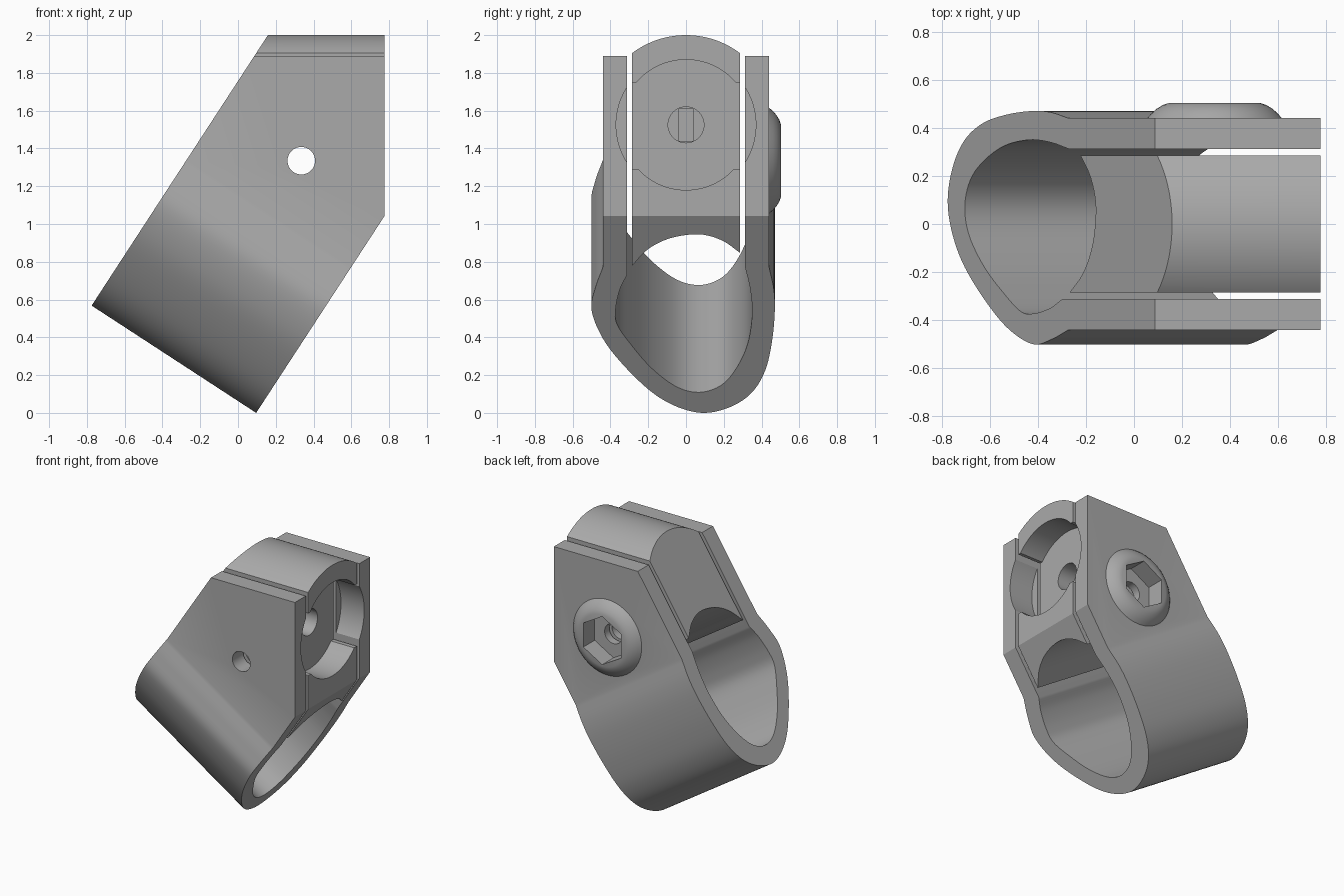
import bpy, bmesh, math
from mathutils import Vector

if "Cube" in bpy.data.objects:
    bpy.data.objects.remove(bpy.data.objects["Cube"], do_unlink=True)

grey = bpy.data.materials.new("plain_grey")
grey.use_nodes = True
grey.diffuse_color = (0.4, 0.4, 0.4, 1)
grey.node_tree.nodes["Principled BSDF"].inputs["Base Color"].default_value = (0.4, 0.4, 0.4, 1)

# Tilted clamp frame: bore axis runs down and forward along +x
TILT = math.radians(33.1)
BORE = Vector((math.cos(TILT), 0, -math.sin(TILT)))
RISE = Vector((math.sin(TILT), 0, math.cos(TILT)))
ORIGIN = Vector((-0.775, 0, 0.568))
LENGTH = 1.04
PIN_X, PIN_Z = 0.335, 1.335
POCKET_Z = 1.525
FRONT = 0.775


def tilted(p, d):
    return ORIGIN + RISE * p[1] + BORE * d + Vector((0, p[0], 0))


def along_x(p, d):
    return Vector((d, p[0], p[1]))


def along_y(p, d):
    return Vector((p[0], d, p[1]))


def loft(name, rings):
    """Skin a stack of closed rings and cap both ends."""
    bm = bmesh.new()
    loops = [[bm.verts.new(v) for v in ring] for ring in rings]
    for a, b in zip(loops, loops[1:]):
        for i in range(len(a)):
            j = (i + 1) % len(a)
            bm.faces.new((a[i], a[j], b[j], b[i]))
    bm.faces.new(loops[0])
    bm.faces.new(loops[-1])
    bmesh.ops.recalc_face_normals(bm, faces=bm.faces)
    mesh = bpy.data.meshes.new(name)
    bm.to_mesh(mesh)
    bm.free()
    mesh.materials.append(grey)
    obj = bpy.data.objects.new(name, mesh)
    bpy.context.collection.objects.link(obj)
    return obj


def prism(name, points, place, start, end):
    return loft(name, [[place(p, d) for p in points] for d in (start, end)])


def circle(cx, cy, r, n=64, turn=0.0):
    return [(cx + r * math.cos(turn + math.tau * i / n),
             cy + r * math.sin(turn + math.tau * i / n)) for i in range(n)]


def box(a0, a1, b0, b1):
    return [(a0, b0), (a1, b0), (a1, b1), (a0, b1)]


def spline(points, steps=6):
    """Smooth curve through the points."""
    p = [Vector(q) for q in points]
    p = [2 * p[0] - p[1]] + p + [2 * p[-1] - p[-2]]
    out = []
    for a, b, c, d in zip(p, p[1:], p[2:], p[3:]):
        for k in range(steps):
            t = k / steps
            out.append(0.5 * (2 * b + (c - a) * t + (2 * a - 5 * b + 4 * c - d) * t * t
                              + (3 * b - a - 3 * c + d) * t ** 3))
    return [tuple(v) for v in out] + [tuple(p[-2])]


def carve(obj, tool, operation="DIFFERENCE"):
    mod = obj.modifiers.new("carve", "BOOLEAN")
    mod.operation, mod.object, mod.solver = operation, tool, "EXACT"
    bpy.context.view_layer.update()
    bpy.context.view_layer.objects.active = obj
    bpy.ops.object.modifier_apply(modifier=mod.name)
    bpy.data.objects.remove(tool, do_unlink=True)


def finish(obj):
    bpy.ops.object.select_all(action="DESELECT")
    obj.select_set(True)
    bpy.context.view_layer.objects.active = obj
    bpy.ops.object.shade_smooth_by_angle(angle=math.radians(25))


def pin_hole():
    return prism("pin_cutter", circle(PIN_X, PIN_Z, 0.073, 48), along_y, -1, 1)


# Clamp strap: uneven loop with two flat arms
outer = spline([(.44, .92), (.465, .78), (.47, .64), (.455, .45), (.42, .27), (.35, .13),
                (.24, .04), (.1, 0), (-.04, .035), (-.18, .13), (-.33, .3), (-.44, .47),
                (-.5, .65), (-.48, .79), (-.44, .92)])
inner = spline([(.313, .92), (.34, .78), (.35, .62), (.325, .43), (.26, .27), (.18, .17),
                (.07, .13), (-.05, .165), (-.18, .28), (-.29, .43), (-.365, .56),
                (-.372, .66), (-.35, .78), (-.313, .87)])
section = ([(.44, 3)] + outer + [(-.44, 3), (-.313, 3)] + inner[::-1] + [(.313, 3)])
strap = prism("clamp_strap", section, tilted, 0, LENGTH)
carve(strap, prism("strap_envelope", box(-2, FRONT, -1, 1.89), along_y, -1, 1), "INTERSECT")
carve(strap, prism("pocket_cutter", circle(0, POCKET_Z, 0.37, 96), along_x, 0.585, 1))
carve(strap, pin_hole())

# Centre block: round crown, saddle underneath
saddle = spline([(-.285, .93), (-.2, 1.035), (-.08, 1.105), (.07, 1.128), (.19, 1.09),
                 (.285, 1.012)])
block = prism("centre_block", saddle + [(.285, 3), (-.285, 3)], tilted, 0, LENGTH)
half = math.asin(0.29 / 0.475)
crown = [(0.475 * math.sin(half * k / 16), POCKET_Z + 0.475 * math.cos(half * k / 16))
         for k in range(-16, 17)]
carve(block, prism("block_envelope", crown + [(.29, 0), (-.29, 0)], along_x, -2, FRONT),
      "INTERSECT")
carve(block, prism("pocket_cutter", circle(0, POCKET_Z, 0.345, 96), along_x, 0.585, 1))
carve(block, prism("side_cutter", box(-.5, .5, 1.29, 1.75), along_x, 0.585, 1))
carve(block, prism("socket_cutter", circle(0, POCKET_Z, 0.095, 48), along_x, 0.35, 1))
carve(block, prism("groove_cutter", box(-.037, .037, 1.44, 1.61), along_x, 0.32, 0.5))
carve(block, pin_hole())

# Domed screw head on the back arm with hex socket
dome = [(0.28, 0.43), (0.28, 0.44), (0.262, 0.461), (0.24, 0.48), (0.215, 0.495), (0.19, 0.503)]
head = loft("screw_head", [[along_y(p, y) for p in circle(PIN_X, PIN_Z, r)] for r, y in dome])
carve(strap, head, "UNION")
carve(strap, prism("hex_cutter", circle(PIN_X, PIN_Z, 0.178, 6, math.pi / 2), along_y, 0.37, 1))

for part in (strap, block):
    finish(part)
